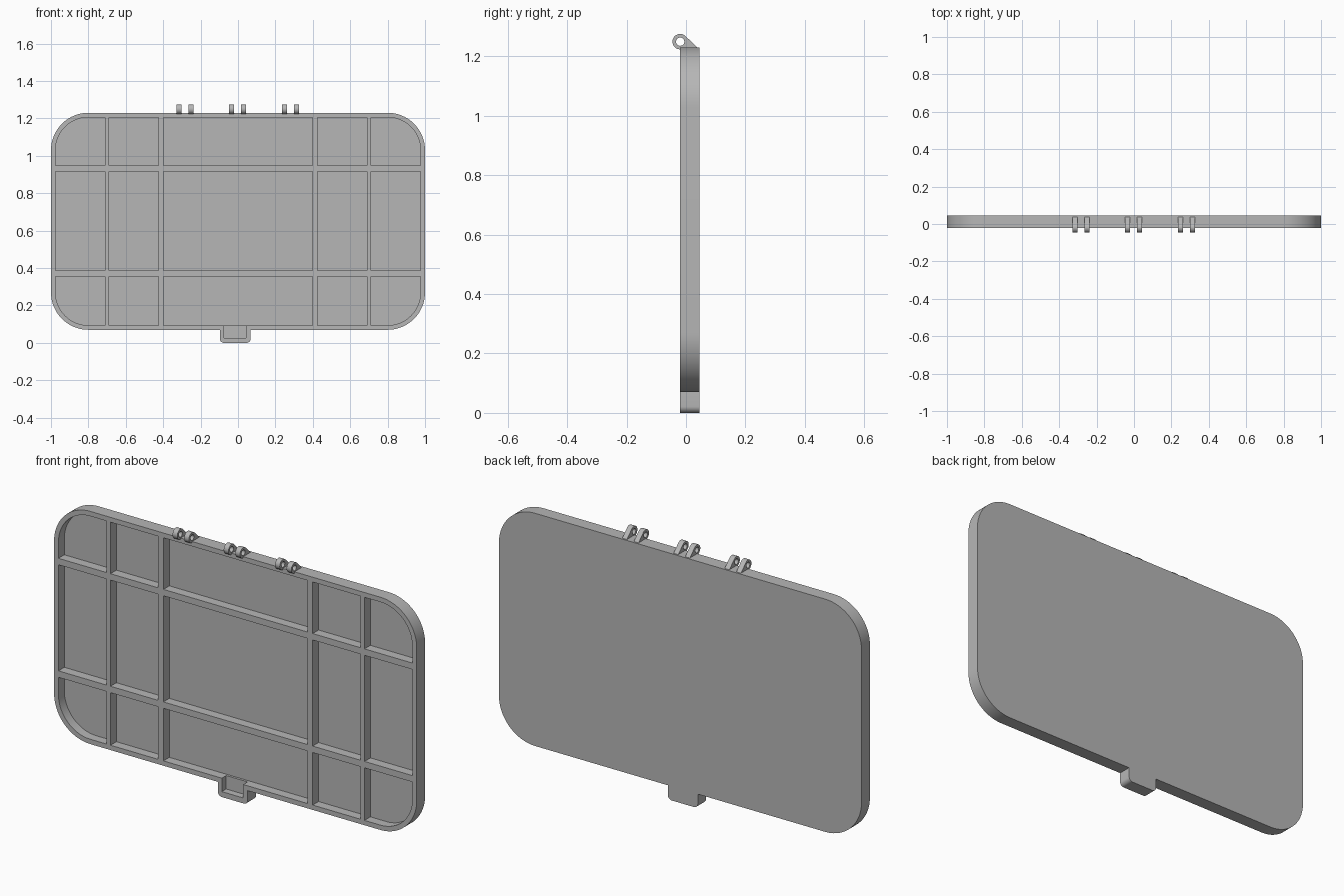
import bpy, bmesh
from math import cos, sin, radians

if "Cube" in bpy.data.objects:
    bpy.data.objects.remove(bpy.data.objects["Cube"])

grey = bpy.data.materials.new("plain grey")
grey.use_nodes = True
grey.diffuse_color = (0.47, 0.47, 0.47, 1)
grey.node_tree.nodes["Principled BSDF"].inputs["Base Color"].default_value = grey.diffuse_color

FRONT, BACK, FLOOR = -0.0205, 0.0455, 0.026   # panel depth and pocket floor
BOTTOM, TOP = 0.07, 1.23


def arc(cx, cz, r, start, end, steps):
    return [(cx + r * cos(radians(start + (end - start) * i / steps)),
             cz + r * sin(radians(start + (end - start) * i / steps)))
            for i in range(steps + 1)]


def rounded_rect(x0, x1, z0, z1, radii):
    """Outline with a radius per corner: top right, top left, bottom left, bottom right."""
    pts = []
    corners = ((x1, z1, -1, -1), (x0, z1, 1, -1), (x0, z0, 1, 1), (x1, z0, -1, 1))
    for i, ((x, z, sx, sz), r) in enumerate(zip(corners, radii)):
        if r:
            pts += arc(x + sx * r, z + sz * r, r, 90 * i, 90 * i + 90, 20)
        else:
            pts.append((x, z))
    return pts


def prism(bm, pts, a, b, place):
    """Extrude a 2D outline from depth a to depth b."""
    face = bm.faces.new([bm.verts.new(place(u, v, a)) for u, v in pts])
    ext = bmesh.ops.extrude_face_region(bm, geom=[face])["geom"]
    shift = [q - p for p, q in zip(place(0, 0, a), place(0, 0, b))]
    bmesh.ops.translate(bm, vec=shift, verts=[g for g in ext if isinstance(g, bmesh.types.BMVert)])


def along_y(u, v, d):
    return (u, d, v)


def along_x(u, v, d):
    return (d, u, v)


def make(name, bm):
    bmesh.ops.recalc_face_normals(bm, faces=bm.faces)
    mesh = bpy.data.meshes.new(name)
    bm.to_mesh(mesh)
    bm.free()
    obj = bpy.data.objects.new(name, mesh)
    bpy.context.collection.objects.link(obj)
    mesh.materials.append(grey)
    return obj


def cut(obj, cutter):
    cutter.hide_render = True
    mod = obj.modifiers.new("cut", "BOOLEAN")
    mod.operation = "DIFFERENCE"
    mod.solver = "EXACT"
    mod.object = cutter
    bpy.ops.object.select_all(action="DESELECT")
    bpy.context.view_layer.objects.active = obj
    obj.select_set(True)
    bpy.ops.object.modifier_apply(modifier=mod.name)
    bpy.data.objects.remove(cutter)
    bpy.ops.object.shade_smooth_by_angle(angle=radians(30))


# Panel outline, with the latch tab let into its bottom edge
outline = rounded_rect(-1, 1, BOTTOM, TOP, (0.2, 0.2, 0.2, 0.2))
tab_l, tab_r, tab_round = -0.097, 0.068, 0.022
tab = ([(tab_l, BOTTOM)]
       + arc(tab_l + tab_round, tab_round, tab_round, 180, 270, 8)
       + arc(tab_r - tab_round, tab_round, tab_round, 270, 360, 8)
       + [(tab_r, BOTTOM)])
bottom_left_end = len(outline) * 3 // 4
bm = bmesh.new()
prism(bm, outline[:bottom_left_end] + tab + outline[bottom_left_end:], FRONT, BACK, along_y)
panel = make("panel", bm)

# Pockets, leaving the rim and ribs standing
columns = [(-0.976, -0.712), (-0.689, -0.426), (-0.397, 0.397), (0.426, 0.689), (0.712, 0.976)]
rows = [(0.094, 0.356), (0.388, 0.917), (0.949, 1.206)]
bm = bmesh.new()
for ci, (x0, x1) in enumerate(columns):
    for ri, (z0, z1) in enumerate(rows):
        radii = [0.176 if ci == c and ri == r else 0
                 for c, r in ((4, 2), (0, 2), (0, 0), (4, 0))]
        prism(bm, rounded_rect(x0, x1, z0, z1, radii), FRONT - 0.02, FLOOR, along_y)
cut(panel, make("pocket_cutter", bm))

# Shallower recess in the latch tab, open to the middle pocket
bm = bmesh.new()
prism(bm, rounded_rect(-0.075, 0.043, 0.027, 0.1, (0, 0, 0, 0)), FRONT - 0.02, 0.014, along_y)
cut(panel, make("tab_cutter", bm))

# Three pairs of hinge knuckles along the top edge
eye_y, eye_z, eye_r = -0.0195, 1.249, 0.026
profile = arc(eye_y, eye_z, eye_r, 45, 270, 30) + [(0.03, 1.223), (0.04, 1.2265)]
bm = bmesh.new()
for pair in (-0.284, -0.002, 0.281):
    for side in (-1, 1):
        x = pair + side * 0.032
        prism(bm, profile, x - 0.013, x + 0.013, along_x)
knuckles = make("hinge_knuckles", bm)

# Pin hole through all knuckles
bm = bmesh.new()
prism(bm, arc(eye_y, eye_z, 0.014, 0, 345, 23), -0.5, 0.5, along_x)
cut(knuckles, make("pin_cutter", bm))
